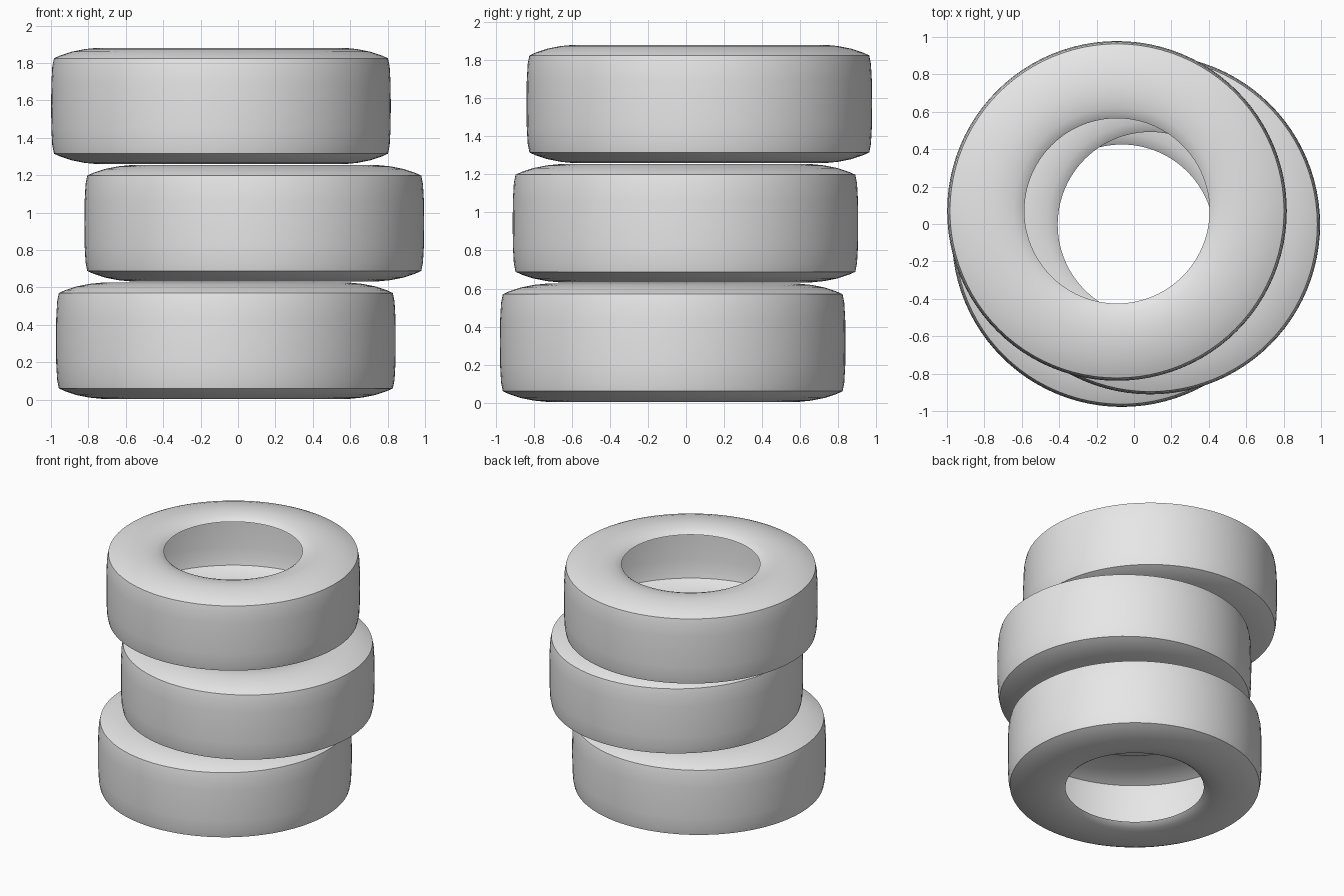
import bpy
import bmesh
import math
from mathutils import Vector

cube = bpy.data.objects.get("Cube")
if cube:
    bpy.data.objects.remove(cube, do_unlink=True)

# Rubber material
GREY = (0.8, 0.8, 0.8, 1)
rubber = bpy.data.materials.new("light_grey_rubber")
rubber.use_nodes = True
rubber.diffuse_color = GREY
for node in rubber.node_tree.nodes:
    if node.type == "BSDF_PRINCIPLED":
        node.inputs["Base Color"].default_value = GREY

# Upper half of the tyre section: inner lip, sidewall, shoulder, tread (radius, height)
HALF = [(0.495, 0.273), (0.515, 0.287), (0.55, 0.299), (0.6, 0.308), (0.66, 0.311),
        (0.73, 0.304), (0.8, 0.29), (0.86, 0.27), (0.893, 0.255),
        (0.902, 0.21), (0.907, 0.12), (0.908, 0)]
SECTION = HALF + [(r, -z) for r, z in reversed(HALF[:-1])]


def make_tyre(name, centre):
    """Spin the open section into a hollow tyre carcass."""
    bm = bmesh.new()
    verts = [bm.verts.new((r, 0, z)) for r, z in SECTION]
    edges = [bm.edges.new(pair) for pair in zip(verts, verts[1:])]
    bmesh.ops.spin(bm, geom=verts + edges, cent=(0, 0, 0), axis=(0, 0, 1),
                   angle=math.tau, steps=96)
    bmesh.ops.remove_doubles(bm, verts=bm.verts, dist=0.0005)
    bmesh.ops.recalc_face_normals(bm, faces=bm.faces)
    # Make the tread face outwards
    bm.normal_update()
    tread = max(bm.faces, key=lambda f: f.calc_center_median().xy.length)
    if tread.normal.dot(tread.calc_center_median()) < 0:
        bmesh.ops.reverse_faces(bm, faces=bm.faces)

    mesh = bpy.data.meshes.new(name)
    bm.to_mesh(mesh)
    bm.free()
    mesh.materials.append(rubber)
    tyre = bpy.data.objects.new(name, mesh)
    tyre.location = Vector(centre)
    bpy.context.collection.objects.link(tyre)

    bpy.ops.object.select_all(action="DESELECT")
    tyre.select_set(True)
    bpy.context.view_layer.objects.active = tyre
    bpy.ops.object.shade_smooth_by_angle(angle=math.radians(35))
    return tyre


# Loosely stacked tyres
make_tyre("bottom_tyre", (-0.065, -0.07, 0.315))
make_tyre("middle_tyre", (0.087, -0.003, 0.943))
make_tyre("top_tyre", (-0.091, 0.07, 1.57))
